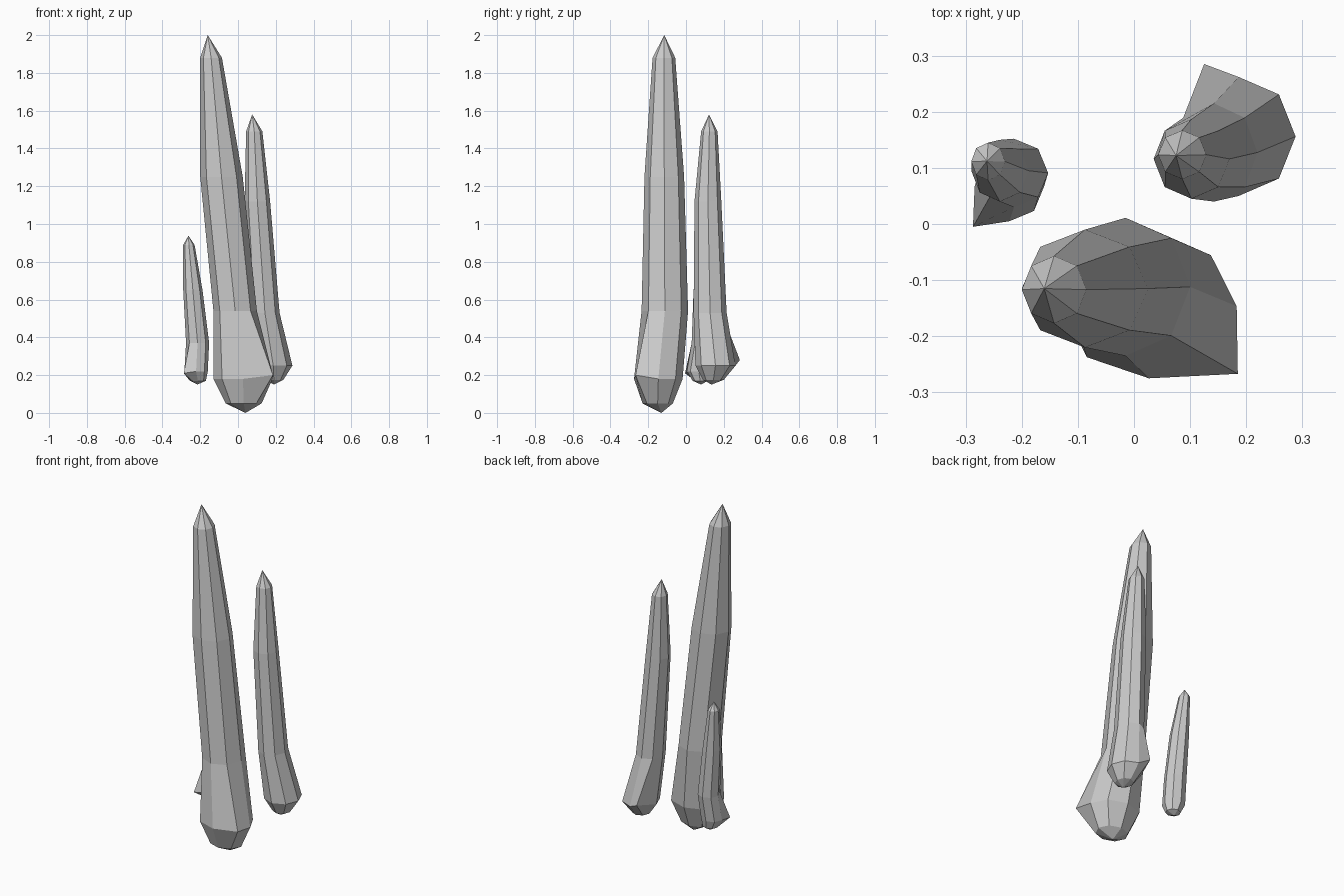
import bpy, bmesh, math

SIDES = 8


def shard(name, bottom, rings, tip, corner):
    """Loft octagonal rings (z, x0, x1, y0, y1) between a bottom and a tip point.
    corner = (side index, x, y, z) pulls one vertex of the foot ring (ring 1) outwards."""
    bm = bmesh.new()
    loops = []
    for r, (z, x0, x1, y0, y1) in enumerate(rings):
        loop = []
        for i in range(SIDES):
            a = 2 * math.pi * i / SIDES
            p = ((x0 + x1) / 2 + (x1 - x0) / 2 * math.cos(a),
                 (y0 + y1) / 2 + (y1 - y0) / 2 * math.sin(a), z)
            if r == 1 and i == corner[0]:
                p = corner[1:]
            loop.append(bm.verts.new(p))
        loops.append(loop)
    low, top = bm.verts.new(bottom), bm.verts.new(tip)
    for i in range(SIDES):
        j = (i + 1) % SIDES
        bm.faces.new((low, loops[0][j], loops[0][i]))
        for a, b in zip(loops, loops[1:]):
            bm.faces.new((a[i], a[j], b[j], b[i]))
        bm.faces.new((loops[-1][i], loops[-1][j], top))
    bmesh.ops.recalc_face_normals(bm, faces=bm.faces)
    mesh = bpy.data.meshes.new(name)
    bm.to_mesh(mesh)
    bm.free()
    bpy.context.collection.objects.link(bpy.data.objects.new(name, mesh))


# Tall front shard
shard("tall_shard", (0.04, -0.13, 0.0),
      [(0.05, -0.065, 0.125, -0.23, -0.07),
       (0.18, -0.13, 0.183, -0.275, -0.018),
       (0.54, -0.13, 0.10, -0.235, 0.011),
       (1.25, -0.20, 0.025, -0.22, -0.01),
       (1.88, -0.20, -0.085, -0.177, -0.057)],
      (-0.16, -0.115, 2.0), (7, 0.185, -0.267, 0.20))

# Medium shard at the back right
shard("medium_shard", (0.19, 0.135, 0.15),
      [(0.175, 0.14, 0.24, 0.09, 0.20),
       (0.25, 0.085, 0.288, 0.05, 0.262),
       (0.53, 0.065, 0.22, 0.04, 0.215),
       (1.12, 0.035, 0.17, 0.045, 0.187),
       (1.49, 0.043, 0.129, 0.08, 0.167)],
      (0.075, 0.122, 1.58), (3, 0.125, 0.285, 0.28))

# Small shard at the back left
shard("small_shard", (-0.215, 0.08, 0.15),
      [(0.17, -0.255, -0.17, 0.035, 0.115),
       (0.22, -0.284, -0.16, 0.005, 0.13),
       (0.37, -0.275, -0.153, 0.03, 0.152),
       (0.65, -0.29, -0.188, 0.04, 0.15),
       (0.89, -0.29, -0.23, 0.078, 0.145)],
      (-0.262, 0.112, 0.938), (5, -0.287, -0.005, 0.21))
